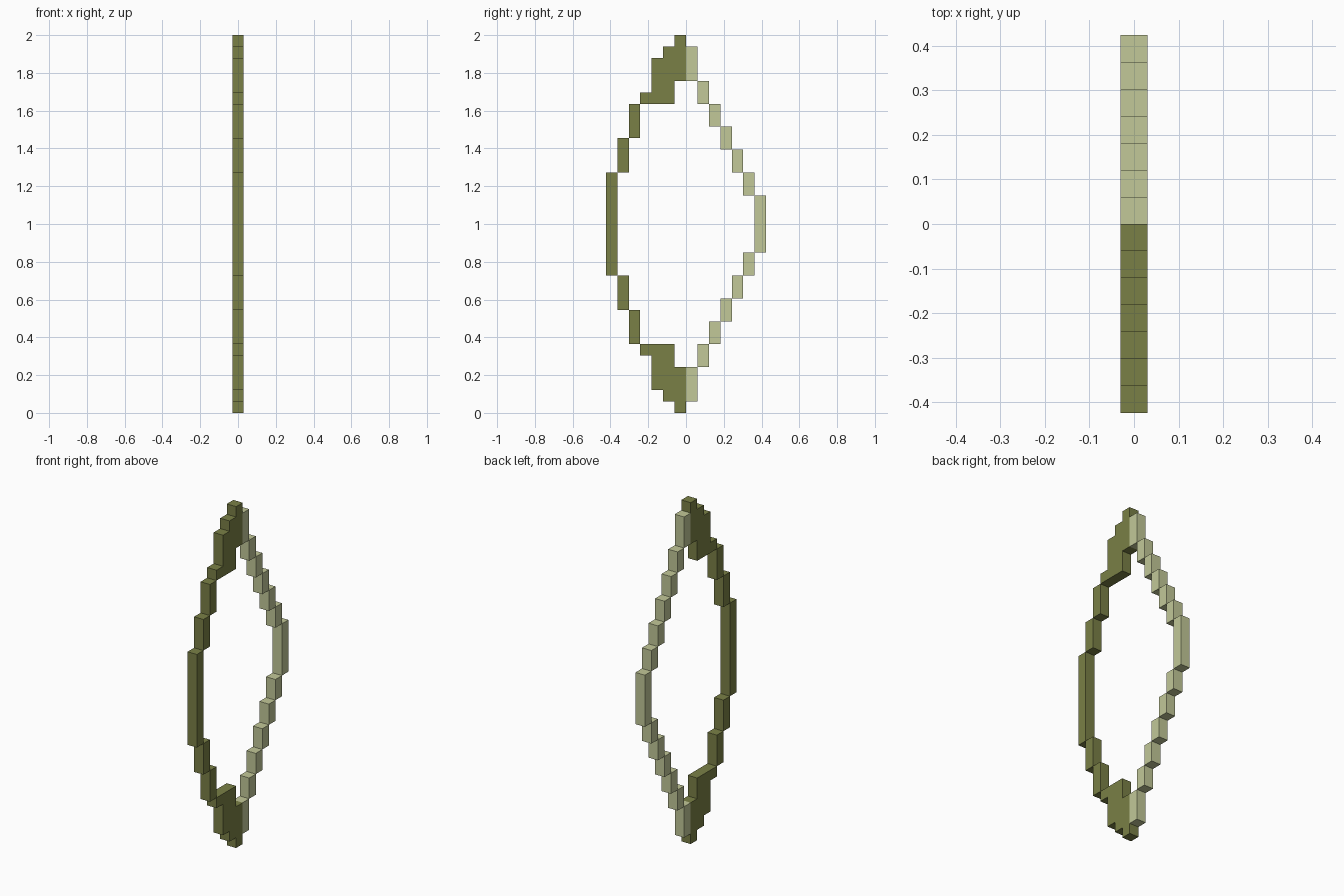
import bpy, bmesh

if "Cube" in bpy.data.objects:
    bpy.data.objects.remove(bpy.data.objects["Cube"])

U = 2 / 33          # one block
H = 33              # height in blocks


def srgb(r, g, b):
    f = lambda c: c / 12.92 if c <= 0.04045 else ((c + 0.055) / 1.055) ** 2.4
    return (f(r / 255), f(g / 255), f(b / 255), 1)


def blocks(columns):
    """Upper half runs (column, z0, z1), mirrored about mid height."""
    cells = set()
    for j, a, b in columns:
        for k in range(a, b):
            cells |= {(j, k), (j, H - 1 - k)}
    return cells


# dark limb with thick tips, and pale stepped edge
limb = blocks([(-1, 29, 33), (-2, 27, 32), (-3, 27, 31), (-4, 27, 28),
               (-5, 24, 27), (-6, 21, 24), (-7, 12, 21)])
string = blocks([(0, 29, 32), (6, 14, 19)] +
                [(i, 29 - 2 * i, 31 - 2 * i) for i in range(1, 6)])
solid = limb | string


def build(name, cells, color):
    bm = bmesh.new()

    def quad(pts):
        bm.faces.new([bm.verts.new((x * U, y * U, z * U)) for x, y, z in pts])

    h = 0.5
    for j, k in cells:
        # broad sides
        quad([(h, j, k), (h, j + 1, k), (h, j + 1, k + 1), (h, j, k + 1)])
        quad([(-h, j, k), (-h, j, k + 1), (-h, j + 1, k + 1), (-h, j + 1, k)])
        # exposed edges only
        if (j - 1, k) not in solid:
            quad([(-h, j, k), (h, j, k), (h, j, k + 1), (-h, j, k + 1)])
        if (j + 1, k) not in solid:
            quad([(h, j + 1, k), (-h, j + 1, k), (-h, j + 1, k + 1), (h, j + 1, k + 1)])
        if (j, k - 1) not in solid:
            quad([(-h, j, k), (-h, j + 1, k), (h, j + 1, k), (h, j, k)])
        if (j, k + 1) not in solid:
            quad([(-h, j, k + 1), (h, j, k + 1), (h, j + 1, k + 1), (-h, j + 1, k + 1)])
    bmesh.ops.remove_doubles(bm, verts=bm.verts[:], dist=1e-4)
    bmesh.ops.dissolve_limit(bm, angle_limit=0.02, verts=bm.verts[:], edges=bm.edges[:])
    me = bpy.data.meshes.new(name)
    bm.to_mesh(me)
    bm.free()
    mat = bpy.data.materials.new(name + " colour")
    mat.diffuse_color = color
    mat.use_nodes = True
    mat.node_tree.nodes["Principled BSDF"].inputs["Base Color"].default_value = mat.diffuse_color
    me.materials.append(mat)
    bpy.context.collection.objects.link(bpy.data.objects.new(name, me))


build("dark_limb", limb, srgb(122, 128, 70))
build("pale_edge", string, srgb(194, 200, 152))
